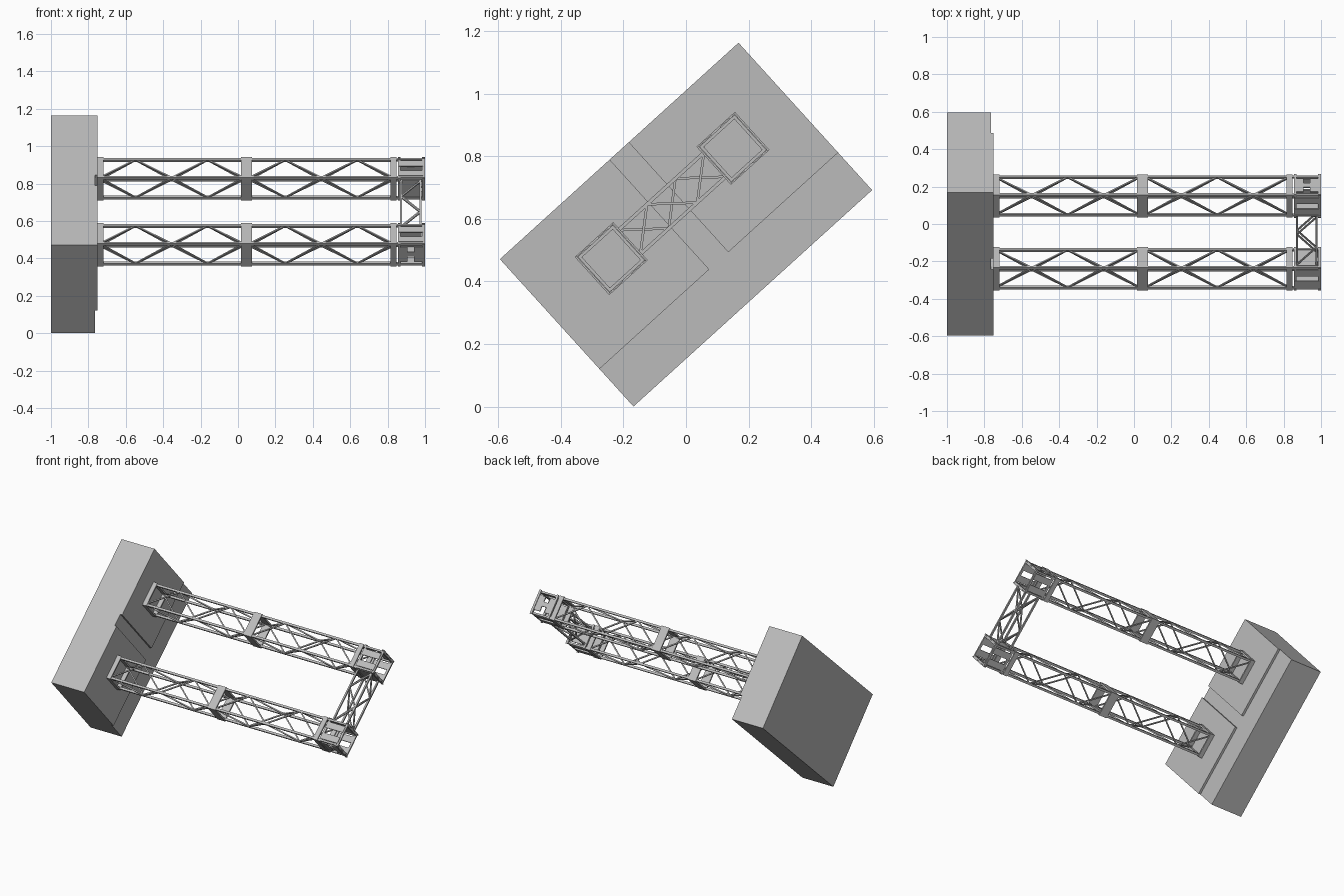
import bpy, bmesh
from math import radians
from mathutils import Matrix, Vector

cube = bpy.data.objects.get("Cube")
if cube:
    bpy.data.objects.remove(cube)

grey = bpy.data.materials.new("concrete_grey")
grey.use_nodes = True
COLOUR = (0.5, 0.5, 0.5, 1)
grey.diffuse_color = COLOUR
grey.node_tree.nodes["Principled BSDF"].inputs["Base Color"].default_value = COLOUR

# Everything is laid out square (x, across, up) and then tilted about x
TILT = Matrix.Translation((0, 0, 0.5815)) @ Matrix.Rotation(radians(42.2), 4, "X")


class Part:
    """Collects boxes and beams into one named mesh."""

    def __init__(self, name):
        self.name, self.bm = name, bmesh.new()

    def box(self, x0, x1, u0, u1, v0, v1):
        size = Matrix.Diagonal((x1 - x0, u1 - u0, v1 - v0, 1))
        mid = Matrix.Translation(((x0 + x1) / 2, (u0 + u1) / 2, (v0 + v1) / 2))
        bmesh.ops.create_cube(self.bm, size=1, matrix=mid @ size)

    def beam(self, a, b, t):
        a, b = Vector(a), Vector(b)
        d = b - a
        # keep one side of the bar parallel to the truss face it lies in
        side = Vector((0, 0, 1)) if abs(d.z) < 1e-5 else Vector((0, 1, 0))
        if abs(d.y) > 1e-5 and abs(d.z) > 1e-5:
            side = Vector((1, 0, 0))
        other = d.normalized().cross(side)
        rot = Matrix((d, side * t, other * t)).transposed().to_4x4()
        bmesh.ops.create_cube(self.bm, size=1, matrix=Matrix.Translation((a + b) / 2) @ rot)

    def sleeve(self, x0, x1, cu, cv, h, t):
        for s in (-1, 1):
            u, v = cu + s * (h - t / 2), cv + s * (h - t / 2)
            self.box(x0, x1, u - t / 2, u + t / 2, cv - h, cv + h)
            self.box(x0, x1, cu - h + t, cu + h - t, v - t / 2, v + t / 2)

    def finish(self):
        self.bm.transform(TILT)
        bmesh.ops.recalc_face_normals(self.bm, faces=self.bm.faces)
        mesh = bpy.data.meshes.new(self.name)
        self.bm.to_mesh(mesh)
        self.bm.free()
        mesh.materials.append(grey)
        bpy.context.collection.objects.link(bpy.data.objects.new(self.name, mesh))


def lattice(part, start, end, h, bays, place, chord, brace):
    """Four chords plus one zigzag per face; place maps (along, a, b) to space."""
    for a in (-h, h):
        for b in (-h, h):
            part.beam(place(start, a, b), place(end, a, b), chord)
    step = (end - start) / bays
    for i in range(bays):
        p, q = start + i * step, start + (i + 1) * step
        for s in (-1, 1):
            k = h * s * (1 if i % 2 else -1)
            part.beam(place(p, s * h, k), place(q, s * h, -k), brace)
            part.beam(place(p, k, s * h), place(q, -k, s * h), brace)


# Foundation block with two raised pads separated by a channel
U, V, CV = 0.515, 0.318, 0.08
block = Part("foundation_block")
block.box(-1, -0.765, -U, U, -V, V)
block.finish()
for name, u0, u1 in (("lower_pad", -U, -0.041), ("upper_pad", 0.041, U)):
    pad = Part(name)
    pad.box(-0.765, -0.75, u0, u1, -0.156, V)
    pad.finish()

H = 0.082
for name, cu, out in (("lower", -0.25, -1), ("upper", 0.275, 1)):
    # Long lattice arm in two sections
    arm = Part(name + "_truss")
    place = lambda x, a, b: (x, cu + a, CV + b)
    for x0, x1 in ((-0.74, 0.03), (0.06, 0.83)):
        lattice(arm, x0, x1, 0.071, 4, place, 0.014, 0.008)
    arm.finish()

    # Square collars where the sections join
    for label, x0, x1 in (("base", -0.75, -0.72), ("middle", 0.015, 0.075), ("end", 0.815, 0.848)):
        collar = Part(f"{name}_{label}_collar")
        collar.sleeve(x0, x1, cu, CV, H, 0.01)
        collar.finish()

    # Corner block at the tip
    head = Part(name + "_corner_frame")
    for a in (-0.072, 0.072):
        for b in (-0.072, 0.072):
            head.beam(place(0.848, a, b), place(0.985, a, b), 0.012)
    for x0, x1 in ((0.855, 0.87), (0.985, 1)):
        head.sleeve(x0, x1, cu, CV, 0.076, 0.01)
        for s in (-1, 1):
            u = cu + s * 0.08
            head.box(x0, x1, u - 0.003, u + 0.003, CV - H, CV + H)
    head.finish()

    plates = Part(name + "_corner_plates")
    for s in (-1, 1):
        # pairs of strips on the two long faces
        v = CV + s * 0.075
        for w in (-0.042, 0.036):
            plates.box(0.86, 0.99, cu + w - 0.021, cu + w + 0.021, v - 0.004, v + 0.004)
    # H-shaped plate on the outer face, closed plate on the inner face
    u = cu + out * 0.075
    for x0, x1, w in ((0.86, 0.905, 0.05), (0.94, 0.99, 0.05), (0.905, 0.94, 0.015)):
        plates.box(x0, x1, u - 0.004, u + 0.004, CV - w, CV + w)
    u = cu - out * 0.075
    plates.box(0.865, 0.98, u - 0.004, u + 0.004, CV - 0.06, CV + 0.06)
    plates.finish()

# Short lattice linking the two tips
link = Part("cross_truss")
lattice(link, -0.172, 0.197, 0.052, 3,
        lambda u, a, b: (0.923 + a, u, CV + b), 0.011, 0.008)
link.finish()
